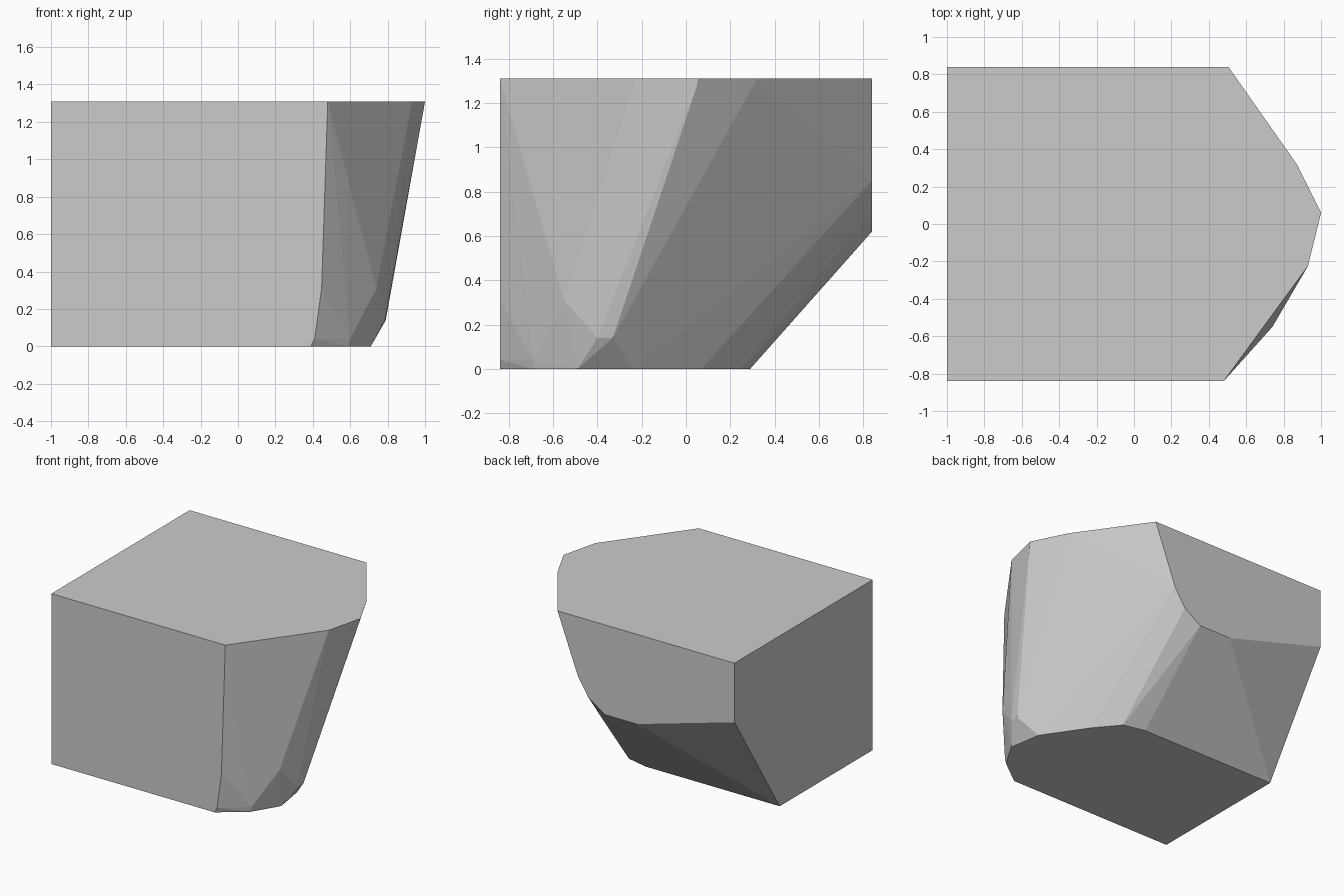
import bpy
import bmesh
from math import radians

# Remove the default cube
cube = bpy.data.objects.get("Cube")
if cube:
    bpy.data.objects.remove(cube, do_unlink=True)

LEFT, HALF_DEPTH, HEIGHT = -1.0, 0.84, 1.31

# Outline of each flat side, as points in that side's own plane
top_outline = [(LEFT, -HALF_DEPTH), (0.48, -HALF_DEPTH), (0.93, -0.225),
               (1.0, 0.06), (0.87, 0.32), (0.505, HALF_DEPTH), (LEFT, HALF_DEPTH)]
bottom_outline = [(LEFT, -HALF_DEPTH), (0.39, -HALF_DEPTH), (0.59, -0.69),
                  (0.71, -0.49), (0.67, -0.24), (0.52, -0.02), (0.46, 0.07),
                  (0.31, 0.25), (0.14, 0.29), (LEFT, 0.29)]
front_edge = [(0.41, 0.04), (0.447, 0.31)]
back_edge = [(0.33, 0.85), (0.24, 0.71), (0.1, 0.62), (-0.17, 0.62), (LEFT, 0.856)]

# Rounded corners that bulge between the flat sides
bulge_corners = [(0.6, -0.69, 0.04), (0.74, -0.55, 0.31),
                 (0.785, -0.4, 0.14), (0.79, -0.33, 0.14)]

points = [(x, y, HEIGHT) for x, y in top_outline]
points += [(x, y, 0) for x, y in bottom_outline]
points += [(x, -HALF_DEPTH, z) for x, z in front_edge]
points += [(x, HALF_DEPTH, z) for x, z in back_edge]
points += bulge_corners


def make_material(name, colour):
    material = bpy.data.materials.new(name)
    material.use_nodes = True
    material.diffuse_color = colour
    shader = next(n for n in material.node_tree.nodes if n.type == 'BSDF_PRINCIPLED')
    shader.inputs["Base Color"].default_value = colour
    return material


def make_convex_solid(name, corners, material):
    bm = bmesh.new()
    for corner in corners:
        bm.verts.new(corner)
    hull = bmesh.ops.convex_hull(bm, input=bm.verts[:])
    # Drop points that lie inside, then merge flat areas
    loose = [v for v in bm.verts if not v.link_faces]
    bmesh.ops.delete(bm, geom=loose, context='VERTS')
    bmesh.ops.dissolve_limit(bm, angle_limit=radians(0.3),
                             verts=bm.verts[:], edges=bm.edges[:])
    bmesh.ops.recalc_face_normals(bm, faces=bm.faces[:])
    mesh = bpy.data.meshes.new(name)
    bm.to_mesh(mesh)
    bm.free()
    mesh.materials.append(material)
    solid = bpy.data.objects.new(name, mesh)
    bpy.context.collection.objects.link(solid)
    return solid


# Faceted block with a chamfered back and a rounded side
grey = make_material("plain_grey", (0.6, 0.6, 0.6, 1.0))
make_convex_solid("faceted_block", points, grey)
